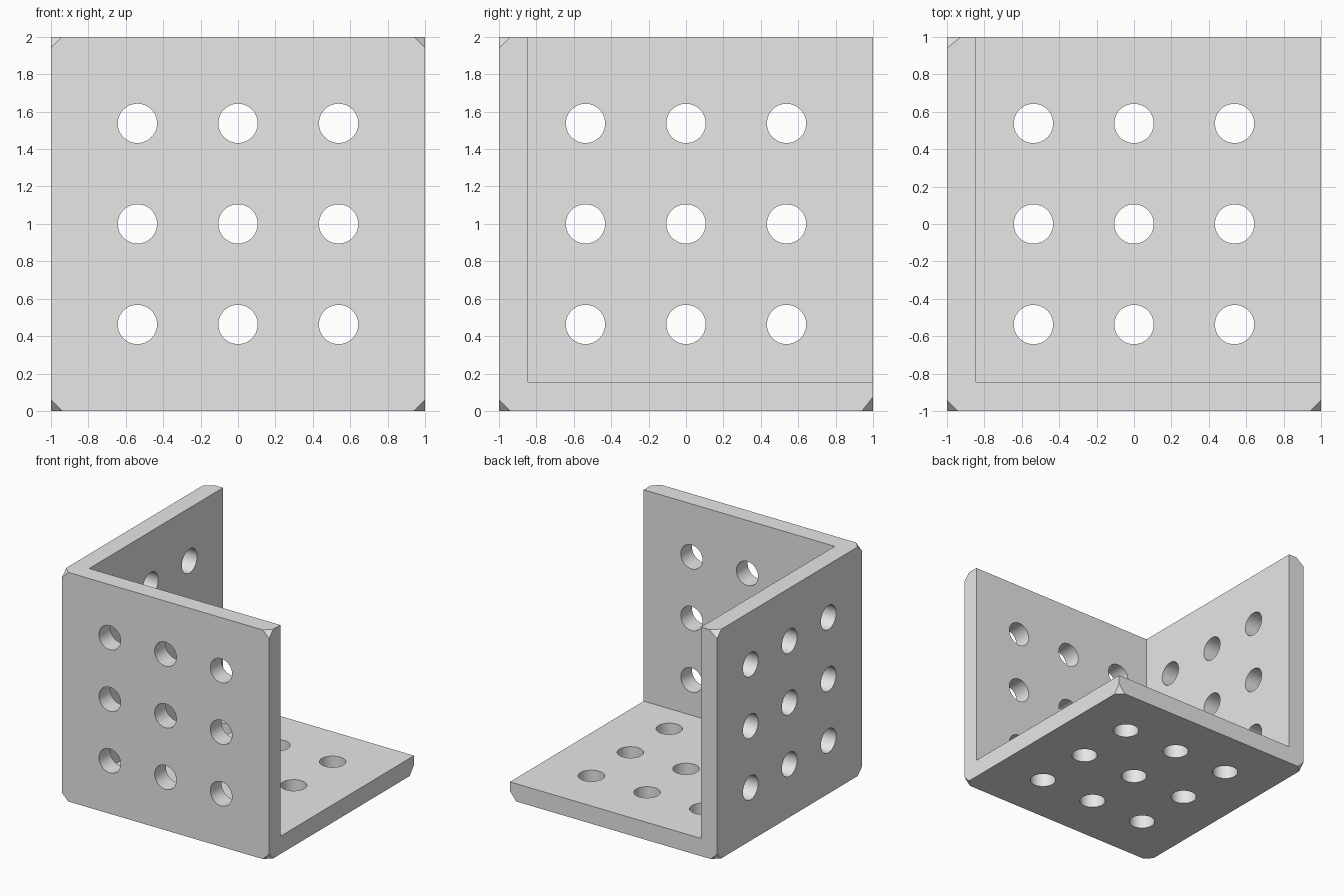
import bpy
import bmesh
from math import pi
from mathutils import Matrix, Vector

cube = bpy.data.objects.get("Cube")
if cube:
    bpy.data.objects.remove(cube, do_unlink=True)

SIZE, WALL = 2.0, 0.155
HOLE_RADIUS, PITCH = 0.105, 0.5375
CENTRE = Vector((0, 0, 1))

grey = bpy.data.materials.new("light grey")
grey.use_nodes = True
grey.diffuse_color = (0.8, 0.8, 0.8, 1)
grey.node_tree.nodes["Principled BSDF"].inputs["Base Color"].default_value = (0.8, 0.8, 0.8, 1)


def add_object(name, bm):
    mesh = bpy.data.meshes.new(name)
    bm.to_mesh(mesh)
    bm.free()
    mesh.materials.append(grey)
    obj = bpy.data.objects.new(name, mesh)
    bpy.context.collection.objects.link(obj)
    return obj


def add_box(bm, low, high):
    low, high = Vector(low), Vector(high)
    place = Matrix.Translation((low + high) / 2) @ Matrix.Diagonal((high - low).to_4d())
    bmesh.ops.create_cube(bm, size=1, matrix=place)


def chamfer_corner(bm, signs, legs):
    """Slice one corner of the block off and cap the cut."""
    normal = Vector([s / l for s, l in zip(signs, legs)])
    point = CENTRE + Vector(signs)
    point.x -= signs[0] * legs[0]
    cut = bmesh.ops.bisect_plane(bm, geom=bm.verts[:] + bm.edges[:] + bm.faces[:],
                                 plane_co=point, plane_no=normal, clear_outer=True)
    edges = [e for e in cut["geom_cut"] if isinstance(e, bmesh.types.BMEdge)]
    bmesh.ops.holes_fill(bm, edges=edges, sides=0)


# Outer block with seven chamfered corners
bm = bmesh.new()
add_box(bm, (-1, -1, 0), (1, 1, SIZE))
for sx in (-1, 1):
    for sy in (-1, 1):
        for sz in (-1, 1):
            if (sx, sy, sz) == (1, 1, 1):
                continue
            legs = [0.06, 0.06, 0.06]
            if (sx, sy, sz) == (-1, 1, 1):
                legs[0] = 0.075
            if (sx, sy, sz) == (1, 1, -1):
                legs[2] = 0.075
            chamfer_corner(bm, (sx, sy, sz), legs)
bmesh.ops.recalc_face_normals(bm, faces=bm.faces[:])
bracket = add_object("corner_bracket", bm)

# Cutter for the open inside, leaving three walls
bm = bmesh.new()
add_box(bm, (WALL - 1, WALL - 1, WALL), (1.5, 1.5, SIZE + 0.5))
cutters = [add_object("inside_cutter", bm)]

# Three-by-three hole cutters, one grid for each wall
walls = {
    "base": (Matrix.Identity(4), Vector((0, 0, -1))),
    "front": (Matrix.Rotation(pi / 2, 4, "X"), Vector((0, -1, 0))),
    "side": (Matrix.Rotation(pi / 2, 4, "Y"), Vector((-1, 0, 0))),
}
for name, (turn, offset) in walls.items():
    bm = bmesh.new()
    for u in (-PITCH, 0, PITCH):
        for v in (-PITCH, 0, PITCH):
            place = Matrix.Translation(CENTRE + offset) @ turn @ Matrix.Translation((u, v, 0))
            bmesh.ops.create_cone(bm, cap_ends=True, segments=48, radius1=HOLE_RADIUS,
                                  radius2=HOLE_RADIUS, depth=0.5, matrix=place)
    cutters.append(add_object(name + "_hole_cutter", bm))

# Cut the block, then drop the cutters
for cutter in cutters:
    cutter.hide_render = True
    mod = bracket.modifiers.new(cutter.name, "BOOLEAN")
    mod.operation = "DIFFERENCE"
    mod.solver = "EXACT"
    mod.object = cutter

for obj in bpy.context.selected_objects:
    obj.select_set(False)
bpy.context.view_layer.objects.active = bracket
bracket.select_set(True)
for cutter in cutters:
    bpy.ops.object.modifier_apply(modifier=cutter.name)
    bpy.data.objects.remove(cutter, do_unlink=True)
bpy.ops.object.shade_smooth_by_angle(angle=pi / 6)
